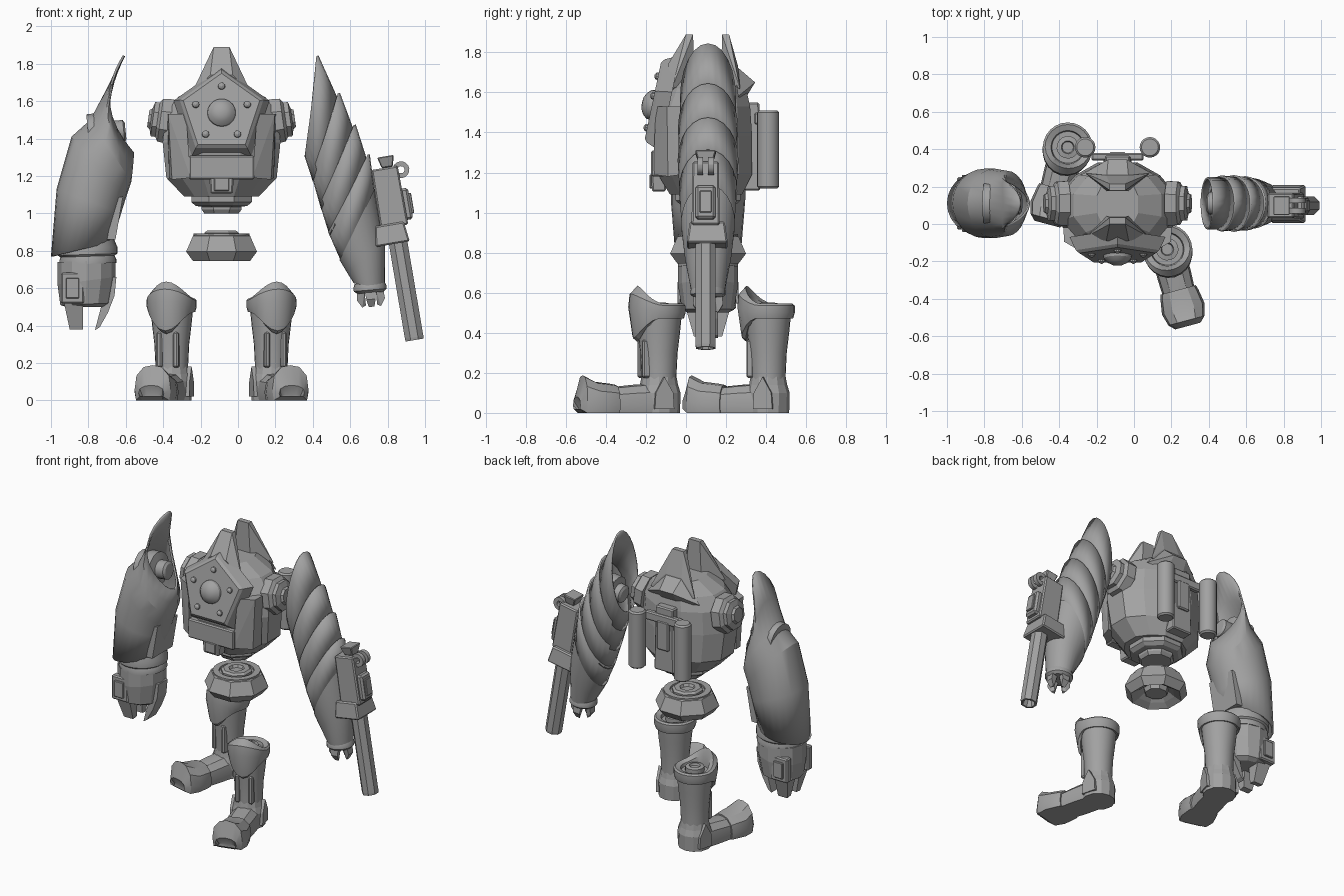
import bpy, bmesh, math
from mathutils import Matrix, Vector

GREY = bpy.data.materials.new("grey")
GREY.diffuse_color = (0.36, 0.36, 0.36, 1)
CX, CY = -0.088, 0.11          # body axis
I = Matrix.Identity(4)
T = Matrix.Translation


def rot(deg, axis):
    return Matrix.Rotation(math.radians(deg), 4, axis)


def finish(name, bm, m=I, smooth=True, thick=0):
    bm.transform(m)
    bmesh.ops.recalc_face_normals(bm, faces=bm.faces)
    me = bpy.data.meshes.new(name)
    bm.to_mesh(me)
    bm.free()
    me.materials.append(GREY)
    ob = bpy.data.objects.new(name, me)
    bpy.context.collection.objects.link(ob)
    if thick:
        mod = ob.modifiers.new("wall", 'SOLIDIFY')
        mod.thickness = thick
    if smooth:
        bpy.ops.object.select_all(action='DESELECT')
        ob.select_set(True)
        bpy.context.view_layer.objects.active = ob
        bpy.ops.object.shade_smooth_by_angle(angle=math.radians(28))
    return ob


def loft(name, rings, m=I, caps=(True, True), smooth=True, thick=0):
    bm = bmesh.new()
    vs = [[bm.verts.new(p) for p in r] for r in rings]
    n = len(vs[0])
    for a, b in zip(vs, vs[1:]):
        for i in range(n):
            j = (i + 1) % n
            bm.faces.new((a[i], a[j], b[j], b[i]))
    if caps[0]:
        bm.faces.new(vs[0])
    if caps[1]:
        bm.faces.new(vs[-1])
    return finish(name, bm, m, smooth, thick)


def lathe(name, prof, n, m=I, smooth=True, turn=0.0):
    def ring(r, z):
        return [(r * math.cos(2 * math.pi * (i + turn) / n),
                 r * math.sin(2 * math.pi * (i + turn) / n), z) for i in range(n)]
    return loft(name, [ring(r, z) for r, z in prof], m, smooth=smooth)


def box(name, c, s, m=I, taper=1.0, bevel=0.008):
    """Box whose top is scaled by taper, with chamfered edges."""
    bm = bmesh.new()
    bmesh.ops.create_cube(bm, size=1)
    for v in bm.verts:
        k = taper if v.co.z > 0 else 1
        v.co = Vector((v.co.x * s[0] * k + c[0], v.co.y * s[1] * k + c[1], v.co.z * s[2] + c[2]))
    if bevel:
        bmesh.ops.bevel(bm, geom=bm.edges[:], offset=bevel, segments=1, affect='EDGES')
    return finish(name, bm, m, False)


def hull(name, pts, m=I):
    bm = bmesh.new()
    for p in pts:
        bm.verts.new(p)
    bmesh.ops.convex_hull(bm, input=bm.verts[:])
    return finish(name, bm, m, False)


def oblique(xl, zl, xr, zr, hy, bow=0.0, n=24):
    """Elliptical ring through two points of the x-z plane."""
    out = []
    for i in range(n):
        t = 2 * math.pi * i / n
        c, s = math.cos(t), math.sin(t)
        out.append(((xl + xr) / 2 + (xr - xl) / 2 * c + bow * s * s, CY + hy * s,
                    (zl + zr) / 2 + (zr - zl) / 2 * c))
    return out


# ---- torso ----
def torso_ring(z, hx, y0, y1):
    shape = [(1, .3), (.72, .72), (.33, 1), (-.33, 1), (-.72, .72), (-1, .3),
             (-1, -.3), (-.72, -.72), (-.33, -1), (.33, -1), (.72, -.72), (1, -.3)]
    return [(CX + hx * a, (y0 + y1) / 2 + (y1 - y0) / 2 * b, z) for a, b in shape]


loft("torso", [torso_ring(*r) for r in (
    (1.09, .2, -.08, .28), (1.19, .295, -.14, .33), (1.38, .315, -.165, .33),
    (1.53, .30, -.14, .32), (1.62, .235, -.10, .30), (1.69, .11, -.05, .26))], smooth=False)
lathe("waist", [(.10, 1.0), (.115, 1.02), (.115, 1.035), (.15, 1.04), (.175, 1.06), (.175, 1.1)],
      8, T((CX, CY, 0)), False, .5)

# chest plate: pentagon leaning back, with dome and rivets
CHEST = T((CX, -.155, 1.535)) @ rot(78, 'X')
lathe("chest_plate", [(.27, -.07), (.235, 0), (.215, .015)], 5, CHEST, False, .25)
lathe("chest_dome", [(.077, .01), (.073, .03), (.055, .05), (.03, .063), (.006, .066)], 20, CHEST)
for i in range(5):
    a = math.radians(90 + 72 * i)
    lathe("chest_rivet", [(.021, .01), (.018, .025), (.006, .033)], 10,
          CHEST @ T((.145 * math.cos(a), .145 * math.sin(a), 0)))
box("belly_plate", (CX, -.14, 1.245), (.35, .07, .13))
box("belly_hatch", (CX, -.135, 1.155), (.12, .07, .10), taper=1.1)
box("hatch_panel", (CX, -.172, 1.155), (.08, .02, .07), bevel=.004)
for s in (-1, 1):
    hull("side_plate", [(CX + s * x, y, z) for x, y, z in (
        (.19, -.15, 1.53), (.285, -.095, 1.53), (.165, -.165, 1.19), (.265, -.09, 1.18),
        (.2, -.02, 1.53), (.29, -.02, 1.53), (.2, -.02, 1.19), (.28, -.02, 1.19))])

# fins and back crest
hull("front_fin", [(CX + s * x, y, z) for s in (-1, 1) for x, y, z in (
    (.042, .0, 1.89), (.042, .035, 1.89), (.06, -.09, 1.74), (.06, .045, 1.65),
    (.17, -.07, 1.62), (.06, -.05, 1.6))])
hull("back_fin", [(CX + s * x, y, z) for s in (-1, 1) for x, y, z in (
    (.042, .18, 1.89), (.042, .215, 1.89), (.06, .26, 1.73), (.06, .175, 1.65),
    (.17, .27, 1.62), (.06, .24, 1.6))])
hull("back_crest", [(CX + s * x, y, z) for s in (-1, 1) for x, y, z in (
    (.05, .345, 1.65), (.06, .24, 1.74), (.2, .26, 1.58), (.06, .29, 1.56))])

# shoulder hubs
for s in (-1, 1):
    lathe("shoulder_hub", [(.13, 0), (.125, .06), (.10, .075), (.10, .1), (.06, .11), (.05, .125)],
          8, T((CX + s * .268, CY, 1.49)) @ rot(s * 82, 'Y'), False, .5)

# back pack and tanks
box("back_pack", (CX, .33, 1.33), (.15, .08, .44), taper=.9)
box("back_panel", (CX, .37, 1.36), (.09, .03, .2))
box("tank_bracket", (CX, .36, 1.47), (.28, .04, .06))
for s in (-1, 1):
    lathe("tank", [(.045, 1.12), (.055, 1.13), (.055, 1.50), (.045, 1.51)], 20,
          T((CX + s * .173, .41, 0)))

# pelvis skirt with turntable on top
lathe("pelvis", [(.07, .77), (.08, .80), (.12, .77), (.165, .745), (.205, .795), (.165, .88),
                 (.14, .888), (.14, .876), (.10, .88), (.10, .895), (.085, .907), (.05, .907), (.04, .89)],
      8, T((CX, CY, 0)), False, .5)
lathe("pelvis_ring", [(.15, .87), (.15, .893), (.11, .893), (.11, .87)], 24, T((CX, CY, 0)))

# ---- legs: one design, mirrored and moved back ----
def knee_ring(r, z, bulge, lift, power, n=24):
    out = []
    for i in range(n):
        a = 2 * math.pi * i / n
        f = max(0, -math.sin(a)) ** power
        q = r + bulge * f
        out.append((q * math.cos(a), q * math.sin(a), z + lift * f))
    return out


def foot_section(d, w, h, z0=0.0):
    return [(x * w, -d, z0 + (h - z0) * k) for x, k in (
        (-.92, 0), (-1, .3), (-.9, .7), (-.5, .95), (0, 1), (.5, .95), (.9, .7), (1, .3), (.92, 0))]


def leg(m):
    lathe("boot_shaft", [(.085, .1), (.088, .2), (.093, .3), (.105, .4), (.115, .5)], 24, m)
    loft("knee_guard", [knee_ring(.112, .475, 0, -.12, 3), knee_ring(.125, .472, .008, -.10, 3),
                        knee_ring(.133, .5, .022, .03, 2), knee_ring(.133, .535, .015, .06, 2),
                        knee_ring(.122, .545, -.01, .09, 2), knee_ring(.09, .535, 0, .05, 2),
                        knee_ring(.085, .515, 0, 0, 2)], m)
    lathe("knee_joint", [(.06, .5), (.06, .545), (.035, .55), (.03, .535)], 16, m)
    lathe("heel", [(.105, 0), (.108, .1), (.095, .14), (.086, .19)], 12, m, False, .5)
    loft("foot", [foot_section(*s) for s in ((0, .09, .15), (.14, .092, .14), (.235, .088, .13))], m)
    loft("toe_cap", [foot_section(*s) for s in (
        (.225, .098, .14), (.25, .105, .145), (.33, .118, .155), (.395, .10, .188),
        (.425, .07, .08, .02), (.40, .06, .03, 0))], m)
    for s in (-1, 1):
        box("shin_plate", (s * .045, -.078, .27), (.03, .04, .19), m)
        hull("ankle_plate", [(s * x, y, z) for x in (.08, .11) for y, z in (
            (-.05, .02), (.05, .02), (-.045, .1), (.045, .1), (0, .18))], m)


LEG = T((.178, -.135, 0)) @ rot(15, 'Z')
leg(LEG)
leg(T((2 * CX, .545, 0)) @ Matrix.Scale(-1, 4, (1, 0, 0)) @ LEG)

# ---- armoured arm with hand ----
loft("upper_arm_shell", [oblique(*r) for r in (
    (-.555, 1.325, -.615, 1.845, .125, -.10), (-.562, 1.24, -.70, 1.67, .155, -.05),
    (-.57, 1.17, -.79, 1.5, .175), (-.60, 1.08, -.89, 1.41, .186),
    (-.625, 1.0, -.97, 1.13, .186), (-.67, .845, -1.0, .77, .165))],
    caps=(False, False), thick=.012)
lathe("arm_socket", [(.11, 0), (.11, .12), (.06, .13), (.06, .19), (.045, .2)], 16,
      T((-.80, CY, 1.42)) @ rot(84, 'Y'))
hull("arm_side_panel", [(x, y, z) for y in (0, .22) for x, z in (
    (-.66, 1.08), (-.615, 1.09), (-.655, .86), (-.70, .86))])
loft("wrist_cuff", [oblique(*r) for r in (
    (-.67, .88, -.96, .88, .14), (-.645, .82, -.965, .82, .155), (-.645, .785, -.965, .775, .155),
    (-.66, .775, -.95, .765, .145), (-.65, .755, -.955, .745, .15), (-.65, .735, -.955, .725, .15))])
loft("hand", [oblique(*r, n=12) for r in (
    (-.655, .75, -.965, .74, .15), (-.655, .66, -.965, .62, .15), (-.68, .52, -.95, .51, .13),
    (-.71, .50, -.92, .50, .10))], smooth=False)
for s in (-1, 1):
    box("hand_plate", (-.885, CY + s * .115, .60), (.125, .05, .165))
    box("hand_panel", (-.885, CY + s * .143, .60), (.07, .02, .11), bevel=.004)
    hull("outer_finger", [(x, CY + s * y, z) for x, y, z in (
        (-.93, .02, .52), (-.83, .02, .52), (-.93, .11, .52), (-.83, .11, .52),
        (-.90, .03, .385), (-.83, .03, .385), (-.90, .07, .38), (-.83, .07, .38))])
hull("thumb", [(x, CY + y, z) for y in (-.05, .05) for x, z in (
    (-.65, .66), (-.69, .66), (-.66, .56), (-.715, .48), (-.695, .47), (-.765, .375), (-.74, .39))])

# ---- segmented arm: overlapping slanted shells ----
SHELLS = (
    ((.356, 1.305, .43, 1.845, .14), (.40, 1.17, .54, 1.60, .14)),
    ((.392, 1.205, .545, 1.645, .15), (.445, 1.02, .625, 1.43, .143)),
    ((.437, 1.05, .63, 1.475, .152), (.49, .88, .695, 1.27, .14)),
    ((.482, .90, .705, 1.315, .146), (.55, .745, .735, 1.08, .128)),
    ((.543, .75, .735, 1.14, .135), (.585, .68, .785, .86, .115), (.62, .625, .785, .60, .085)))
for k, rs in enumerate(SHELLS):
    loft("arm_shell", [oblique(*r) for r in rs], caps=(False, k == 4), thick=.012 if k < 4 else 0)
lathe("arm_socket", [(.10, 0), (.10, .06), (.06, .07), (.06, .11), (.045, .12)], 16,
      T((.51, CY, 1.43)) @ rot(-98, 'Y'))
CLAW = T((.705, CY, .61)) @ rot(-5, 'Y')
lathe("claw_ring", [(.08, .02), (.088, .0), (.088, -.02), (.07, -.035), (.04, -.035)], 20, CLAW)
for i in range(4):
    hull("claw", [(x, y, z) for x, y, z in (
        (.07, -.03, -.02), (.07, .03, -.02), (.03, -.025, -.02), (.03, .025, -.02),
        (.075, -.025, -.07), (.075, .025, -.07), (.05, -.015, -.11), (.05, .015, -.11),
        (.03, 0, -.10))], CLAW @ rot(90 * i, 'Z'))

# ---- gun on the segmented arm ----
GUN = T((.855, .098, .85)) @ rot(-9.6, 'Y')
lathe("barrel", [(.03, -.49), (.04, -.535), (.052, -.535), (.054, -.52), (.054, .05)], 8, GUN, False, .5)
box("barrel_clamp", (-.03, .008, .045), (.185, .205, .11), GUN, taper=.85)
box("receiver", (-.005, 0, .24), (.15, .14, .32), GUN, taper=.95)
box("receiver_mount", (-.09, .01, .17), (.08, .10, .2), GUN)
box("magazine", (.075, 0, .19), (.05, .10, .17), GUN, bevel=.012)
box("magazine_panel", (.102, 0, .19), (.02, .06, .11), GUN, bevel=.004)
box("rear_sight", (.01, 0, .43), (.06, .07, .06), GUN, taper=1.5, bevel=.005)
for s in (-1, 1):
    ring = []
    for i in range(17):
        a = 2 * math.pi * i / 16
        ring.append([((.032 + p) * math.cos(a) + .08, s * .027 + q, (.032 + p) * math.sin(a) + .375)
                     for p, q in ((-.013, -.014), (.013, -.014), (.013, .014), (-.013, .014))])
    loft("carry_ring", ring, GUN, caps=(False, False))
